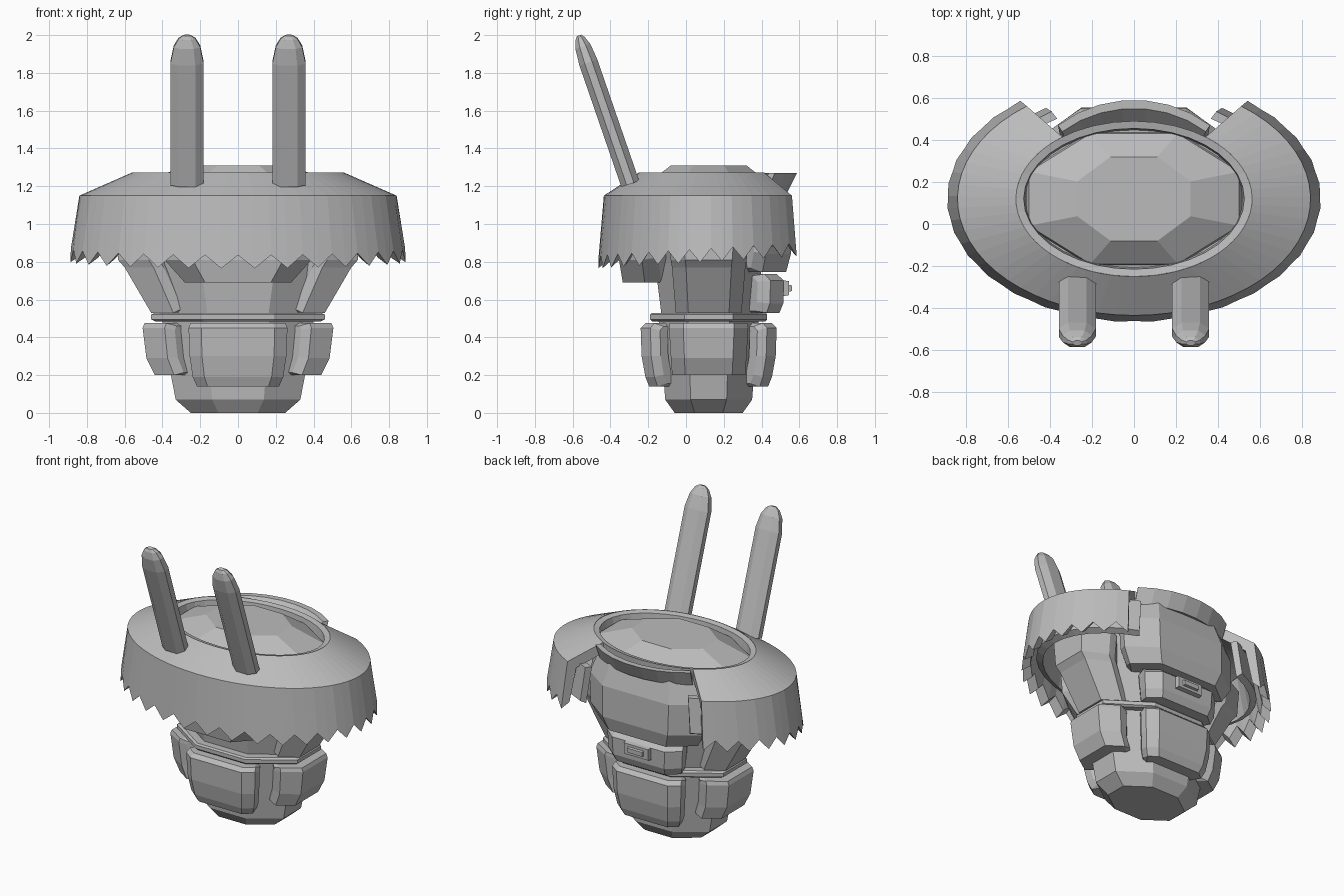
import bpy, bmesh
from math import sin, cos, radians, sqrt, atan
from mathutils import Vector

if "Cube" in bpy.data.objects:
    bpy.data.objects.remove(bpy.data.objects["Cube"])

CY = 0.12  # body axis in y

grey = bpy.data.materials.new("plain grey")
grey.diffuse_color = (0.5, 0.5, 0.5, 1)
grey.use_nodes = True
grey.node_tree.nodes["Principled BSDF"].inputs["Base Color"].default_value = grey.diffuse_color


def loft(name, sections, wrap=False):
    """Skin a row of closed sections, capping both ends unless wrapped."""
    bm = bmesh.new()
    rows = [[bm.verts.new(p) for p in s] for s in sections]
    n = len(rows[0])
    pairs = list(zip(rows, rows[1:])) + ([(rows[-1], rows[0])] if wrap else [])
    for a, b in pairs:
        for i in range(n):
            j = (i + 1) % n
            bm.faces.new((a[i], a[j], b[j], b[i]))
    if not wrap:
        bm.faces.new(rows[0])
        bm.faces.new(rows[-1])
    bmesh.ops.recalc_face_normals(bm, faces=bm.faces)
    me = bpy.data.meshes.new(name)
    bm.to_mesh(me)
    bm.free()
    me.materials.append(grey)
    ob = bpy.data.objects.new(name, me)
    bpy.context.collection.objects.link(ob)
    return ob


def octo(a, rx, ry, z):
    """Point on an octagon with half extents rx, ry."""
    c, s = cos(radians(a)), sin(radians(a))
    k = max(abs(c), abs(s), (abs(c) + abs(s)) / sqrt(2))
    return Vector((rx * c / k, CY + ry * s / k, z))


def oval(a, rx, ry, z):
    return Vector((rx * cos(radians(a)), CY + ry * sin(radians(a)), z))


def body(name, profile):
    loft(name, [[octo(22.5 + 45 * k, rx, ry, z) for k in range(8)]
                for rx, ry, z in profile])


def plate(name, mid, half, outer, depth, soft=4):
    """Armour plate wrapped round the body, with chamfered ends."""
    zs = [p[2] for p in outer]
    zc = (min(zs) + max(zs)) / 2
    stops = [(-half, 1), (-half + soft, 0), (-22.5, 0), (22.5, 0),
             (half - soft, 0), (half, 1)]
    sections = []
    for da, end in stops:
        d = depth * 0.45 if end else 0
        sq = 0.9 if end else 1
        face = [octo(mid + da, rx - d, ry - d, zc + (z - zc) * sq)
                for rx, ry, z in outer]
        rear = [octo(mid + da, rx - depth, ry - depth, zc + (z - zc) * sq)
                for rx, ry, z in reversed(outer)]
        sections.append(face + rear)
    loft(name, sections)


def box(name, x, y0, y1, z0, z1, inset):
    loft(name, [[(-x + i, y, z0 + i), (x - i, y, z0 + i),
                 (x - i, y, z1 - i), (-x + i, y, z1 - i)]
                for y, i in ((y0, 0), (y1, inset))])


# Torso core
body("lower_body", [(.25, .18, 0), (.33, .23, .07), (.355, .24, .2), (.40, .265, .49)])
body("waist_ring", [(.44, .30, .485), (.46, .31, .495), (.46, .31, .52), (.44, .30, .53)])
body("upper_body", [(.39, .25, .52), (.48, .285, .8), (.54, .33, 1.0), (.52, .33, 1.2)])
body("top_dome", [(.52, .32, 1.18), (.50, .31, 1.225), (.27, .20, 1.31)])

# Hip plates
for name, mid in (("front_hip_plate", 270), ("back_hip_plate", 90)):
    plate(name, mid, 37, [(.39, .315, .14), (.43, .335, .19), (.46, .355, .30),
                          (.47, .36, .45), (.45, .335, .475)], .09)
for name, mid in (("right_hip_plate", 0), ("left_hip_plate", 180)):
    plate(name, mid, 44, [(.44, .30, .2), (.485, .31, .29),
                          (.505, .325, .45), (.495, .32, .475)], .09)

# Rib plates and back plate
for name, mid in (("right_rib_plate", 0), ("left_rib_plate", 180)):
    plate(name, mid, 46, [(.46, .26, .53), (.60, .29, .77),
                          (.635, .30, .81), (.64, .33, .98)], .08)
plate("lower_back_plate", 90, 40, [(.44, .375, .53), (.47, .395, .58),
                                   (.48, .40, .70), (.46, .36, .735)], .14)
box("back_badge", .10, .50, .545, .615, .705, .008)
box("badge_centre", .06, .54, .56, .64, .68, .005)

# Chest and upper back
plate("chest_plate", 270, 46, [(.42, .455, .69), (.58, .475, .81),
                               (.62, .46, 1.0), (.58, .40, 1.18)], .20)
plate("upper_back_plate", 90, 50, [(.52, .41, .745), (.60, .435, .84),
                                   (.61, .43, 1.05), (.54, .385, 1.2)], .14)

# Neck rim and flared lip at the back
loft("neck_rim", [[oval(a, .565, .37, 1.27), oval(a, .525, .335, 1.262),
                   oval(a, .515, .325, 1.18), oval(a, .56, .365, 1.18)]
                  for a in range(0, 360, 10)], wrap=True)
loft("back_lip", [[oval(a, .54, .47, 1.27), oval(a, .51, .43, 1.27),
                   oval(a, .48, .355, 1.19), oval(a, .53, .42, 1.17)]
                  for a in range(48, 133, 12)])

# Ragged collar, open at the back
START, END, SEGS = 127.4, 412.6, 50
sections = []
for i in range(SEGS + 1):
    a = START + (END - START) * i / SEGS
    tip = .80 + .035 * sin(radians(a))
    z = tip if i % 2 == 0 else tip + .07
    grow = .005 if i % 2 == 0 else 0
    sections.append([oval(a, .562, .37, 1.272), oval(a, .84, .555, 1.15),
                     oval(a, .885 + grow, .582 + grow, z),
                     oval(a, .83, .54, z + .04), oval(a, .78, .50, 1.1),
                     oval(a, .56, .365, 1.2)])
loft("collar", sections)

# Thin lining that shows past the collar ends
loft("collar_lining", [[oval(a, .74, .49, 1.13), oval(a, .79, .51, .90),
                        oval(a, .745, .475, .88), oval(a, .69, .45, 1.13)]
                       for a in [122 + 296 * i / 30 for i in range(31)]])

# Two tall back-raked prongs
tilt = atan(.345)
axis = Vector((0, -sin(tilt), cos(tilt)))
side = Vector((0, cos(tilt), sin(tilt)))
for name, sx in (("left_prong", -.27), ("right_prong", .27)):
    base = Vector((sx, -.295, 1.212))
    rows = []
    for t, w, d in ((0, .088, .05), (.68, .088, .05), (.77, .07, .042),
                    (.815, .045, .025), (.832, .02, .012)):
        c = base + axis * t
        rows.append([c + Vector((w * u, 0, 0)) + side * d * v for u, v in
                     ((-1, -.4), (-.5, -1), (.5, -1), (1, -.4),
                      (1, .4), (.5, 1), (-.5, 1), (-1, .4))])
    loft(name, rows)
